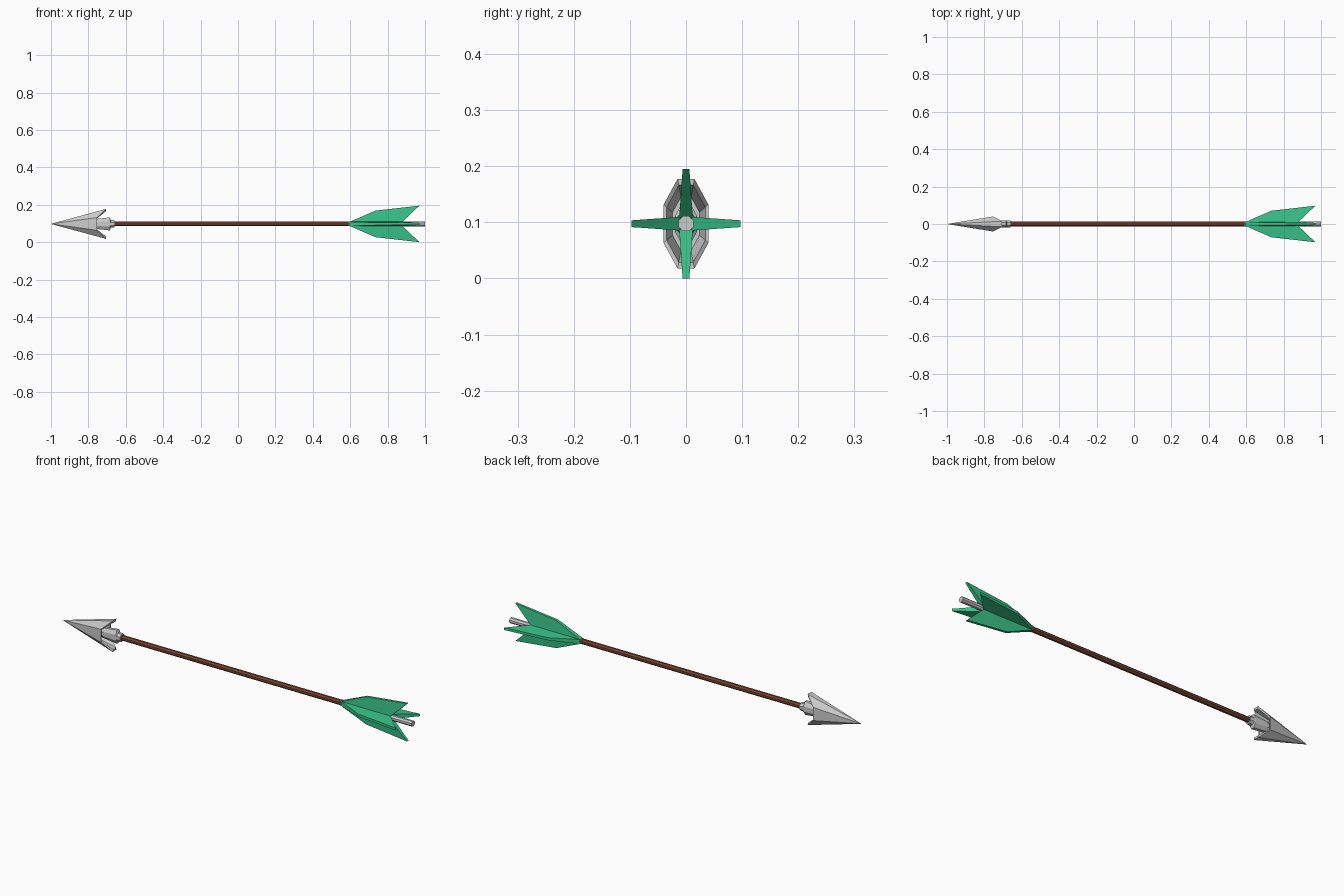
import bpy, bmesh
from math import pi, cos, sin

if "Cube" in bpy.data.objects:
    bpy.data.objects.remove(bpy.data.objects["Cube"])

AXIS_Z = 0.0975


def material(name, color):
    m = bpy.data.materials.new(name)
    m.diffuse_color = color
    m.use_nodes = True
    m.node_tree.nodes["Principled BSDF"].inputs["Base Color"].default_value = m.diffuse_color
    return m


def finish(bm, name, mat=None):
    bmesh.ops.recalc_face_normals(bm, faces=bm.faces[:])
    me = bpy.data.meshes.new(name)
    bm.to_mesh(me)
    bm.free()
    ob = bpy.data.objects.new(name, me)
    ob.location.z = AXIS_Z
    bpy.context.collection.objects.link(ob)
    if mat:
        me.materials.append(mat)
    return ob


def loft(name, rings, mat=None):
    """Bridge rings of (x, y, z) points along the arrow and cap both ends."""
    bm = bmesh.new()
    loops = [[bm.verts.new(p) for p in r] for r in rings]
    n = len(rings[0])
    for a, b in zip(loops, loops[1:]):
        for i in range(n):
            j = (i + 1) % n
            bm.faces.new((a[i], a[j], b[j], b[i]))
    bm.faces.new(loops[0])
    bm.faces.new(loops[-1])
    bmesh.ops.remove_doubles(bm, verts=bm.verts[:], dist=1e-5)
    return finish(bm, name, mat)


def ring(x, ry, rz, n=8):
    return [(x, ry * cos(2 * pi * (i + .5) / n), rz * sin(2 * pi * (i + .5) / n))
            for i in range(n)]


def barbed(x_side, x_barb, s):
    """Tall octagon whose top and bottom edges are swept back as barbs."""
    q = [(x_side, .04, .034), (x_barb, .015, .08)]
    half = q + [(x, -y, z) for x, y, z in reversed(q)]
    pts = half + [(x, -y, -z) for x, y, z in half]
    return [(x, y * s, z * s) for x, y, z in pts]


brown = material("shaft_brown", (0.2, 0.06, 0.03, 1))
green = material("feather_green", (0.04, 0.55, 0.25, 1))

# Hollow-backed arrowhead: near-point tip, barbed rim, recessed floor
loft("arrowhead", [barbed(-1, -1, .004), barbed(-.754, -.705, 1),
                   barbed(-.754, -.705, .86), barbed(-.79, -.79, .6)])

# Flared socket and collar joining head to shaft
loft("head_socket", [ring(-.80, .018, .022), ring(-.755, .021, .029),
                     ring(-.685, .021, .038), ring(-.68, .019, .023)])
loft("head_collar", [ring(-.69, .021, .023), ring(-.66, .019, .021)])

# Shaft and nock
loft("shaft", [ring(-.70, .0135, .0135), ring(.88, .0135, .0135)], brown)
loft("nock", [ring(.80, .0145, .0145), ring(1, .0145, .0145)])

# Four tapered feather vanes: (x, radius, half thickness)
PROFILE = [(.585, .006, .012), (.735, .071, .007),
           (.97, .0975, .006), (.88, .012, .012), (.86, .006, .012)]
for k, label in enumerate(("top", "back", "bottom", "front")):
    sides = [[(x, s * t, r) for x, r, t in PROFILE] for s in (-1, 1)]
    vane = loft("feather_" + label, sides, green)
    vane.rotation_euler.x = -k * pi / 2
